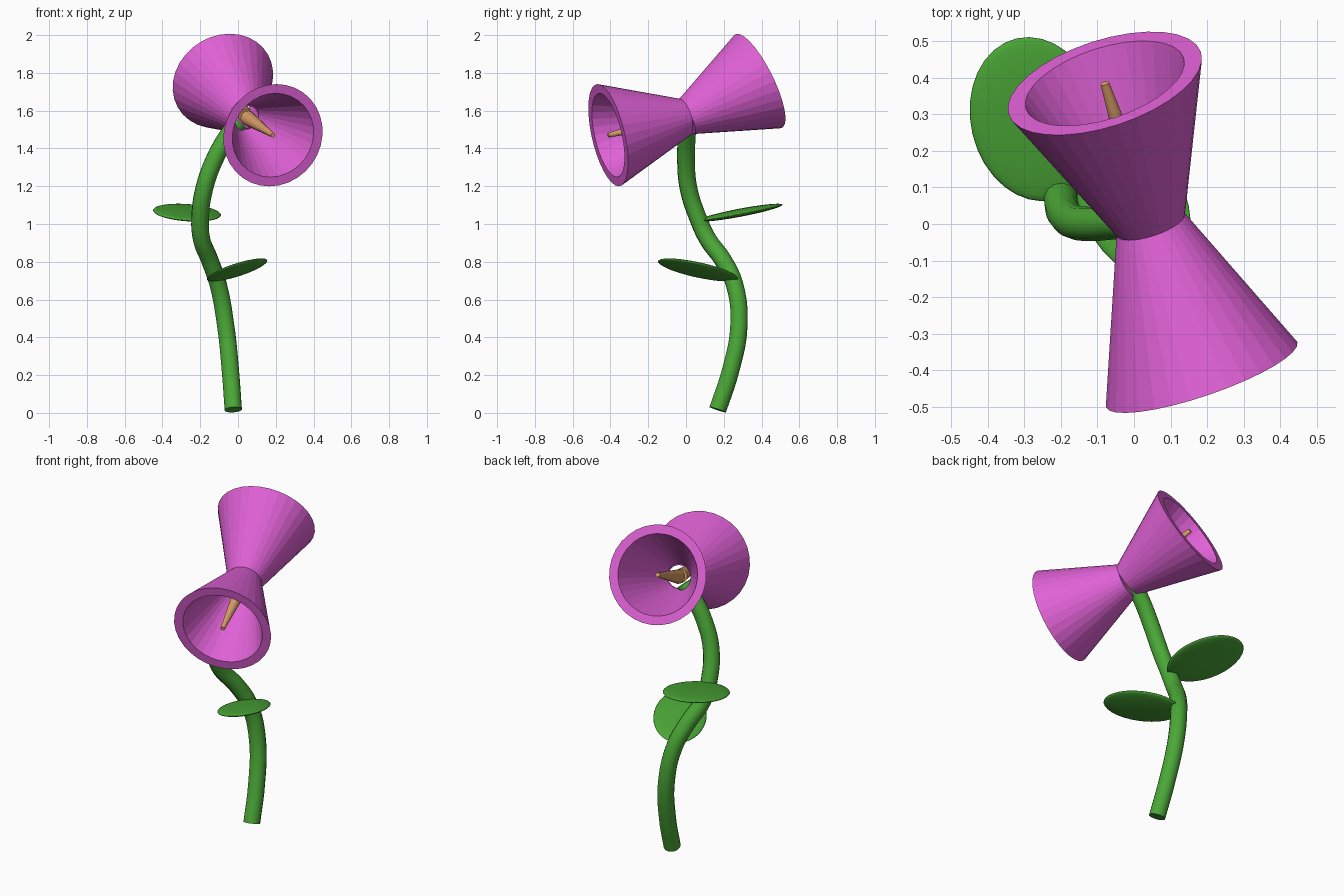
import bpy, bmesh, math
from mathutils import Vector, Matrix

if "Cube" in bpy.data.objects:
    bpy.data.objects.remove(bpy.data.objects["Cube"])


def material(name, rgb):
    m = bpy.data.materials.new(name)
    m.diffuse_color = (*rgb, 1)
    m.use_nodes = True
    m.node_tree.nodes["Principled BSDF"].inputs["Base Color"].default_value = m.diffuse_color
    return m


PINK = material("petal_pink", (0.74, 0.12, 0.67))
GREEN = material("stem_green", (0.07, 0.39, 0.038))
TAN = material("stamen_tan", (0.71, 0.35, 0.14))


def add_mesh(name, bm, mat, matrix, smooth=False):
    bmesh.ops.recalc_face_normals(bm, faces=bm.faces[:])
    for f in bm.faces:
        f.smooth = smooth
    me = bpy.data.meshes.new(name)
    bm.to_mesh(me)
    bm.free()
    me.materials.append(mat)
    ob = bpy.data.objects.new(name, me)
    ob.matrix_world = matrix
    bpy.context.collection.objects.link(ob)
    return ob


def along(start, end):
    """Matrix putting local z on the line from start to end."""
    d = Vector(end) - Vector(start)
    return Matrix.Translation(start) @ d.to_track_quat('Z', 'Y').to_matrix().to_4x4()


def lathe(profile, sides):
    """Closed ring of (radius, z) points revolved around z."""
    bm = bmesh.new()
    rings = [[bm.verts.new((r * math.cos(2 * math.pi * i / sides),
                            r * math.sin(2 * math.pi * i / sides), z))
              for i in range(sides)] for r, z in profile]
    for k, a in enumerate(rings):
        b = rings[(k + 1) % len(rings)]
        for i in range(sides):
            j = (i + 1) % sides
            bm.faces.new((a[i], a[j], b[j], b[i]))
    return bm


# Two trumpet flowers sharing a waist, each with a tapered stamen
WAIST = Vector((0.045, 0.0, 1.565))
for side, rim in (("front", Vector((0.185, -0.412, 1.47))),
                  ("back", Vector((-0.08, 0.385, 1.757)))):
    length = (rim - WAIST).length
    place = along(WAIST, rim)
    add_mesh(side + "_flower",
             lathe([(0.098, 0), (0.277, length), (0.227, length), (0.065, 0)], 32),
             PINK, place)
    bm = bmesh.new()
    bmesh.ops.create_cone(bm, cap_ends=True, segments=16, radius1=0.04, radius2=0.012,
                          depth=length - 0.02,
                          matrix=Matrix.Translation((0, 0, length / 2 + 0.01)))
    add_mesh(side + "_stamen", bm, TAN, place)

# Curved stem
path = [(-0.025, 0.168, 0.017), (-0.04, 0.235, 0.22), (-0.065, 0.28, 0.46),
        (-0.105, 0.257, 0.68), (-0.15, 0.195, 0.81), (-0.193, 0.115, 0.92),
        (-0.2, 0.06, 1.04), (-0.178, 0.013, 1.19), (-0.125, 0.0, 1.34),
        (-0.045, 0.005, 1.48), (0.005, 0.008, 1.54)]
cu = bpy.data.curves.new("stem", 'CURVE')
cu.dimensions = '3D'
cu.resolution_u = 5
cu.bevel_depth = 0.047
cu.bevel_resolution = 4
cu.use_fill_caps = True
sp = cu.splines.new('BEZIER')
sp.bezier_points.add(len(path) - 1)
for p, co in zip(sp.bezier_points, path):
    p.co = co
    p.handle_left_type = p.handle_right_type = 'AUTO'
cu.materials.append(GREEN)
stem = bpy.data.objects.new("stem", cu)
bpy.context.collection.objects.link(stem)
bpy.context.view_layer.objects.active = stem
stem.select_set(True)
bpy.ops.object.convert(target='MESH')
bpy.ops.object.shade_smooth_by_angle(angle=math.radians(40))

# Leaves: flattened ellipsoids given by centre, long axis, cross axis, half width
for name, centre, long_axis, cross, half_width in (
        ("upper_leaf", (-0.27, 0.287, 1.06), (-0.228, 0.97, 0.19), (0.97, 0.228, 0.0), 0.177),
        ("lower_leaf", (-0.005, 0.064, 0.757), (0.44, -0.897, 0.24), (0.897, 0.44, 0.15), 0.145)):
    u = Vector(long_axis).normalized()
    n = u.cross(Vector(cross)).normalized()
    v = n.cross(u)
    frame = Matrix((u, v, n)).transposed().to_4x4()
    bm = bmesh.new()
    bmesh.ops.create_uvsphere(bm, u_segments=32, v_segments=16, radius=1)
    bmesh.ops.scale(bm, vec=(0.231, half_width, 0.02), verts=bm.verts[:])
    add_mesh(name, bm, GREEN, Matrix.Translation(centre) @ frame, smooth=True)
